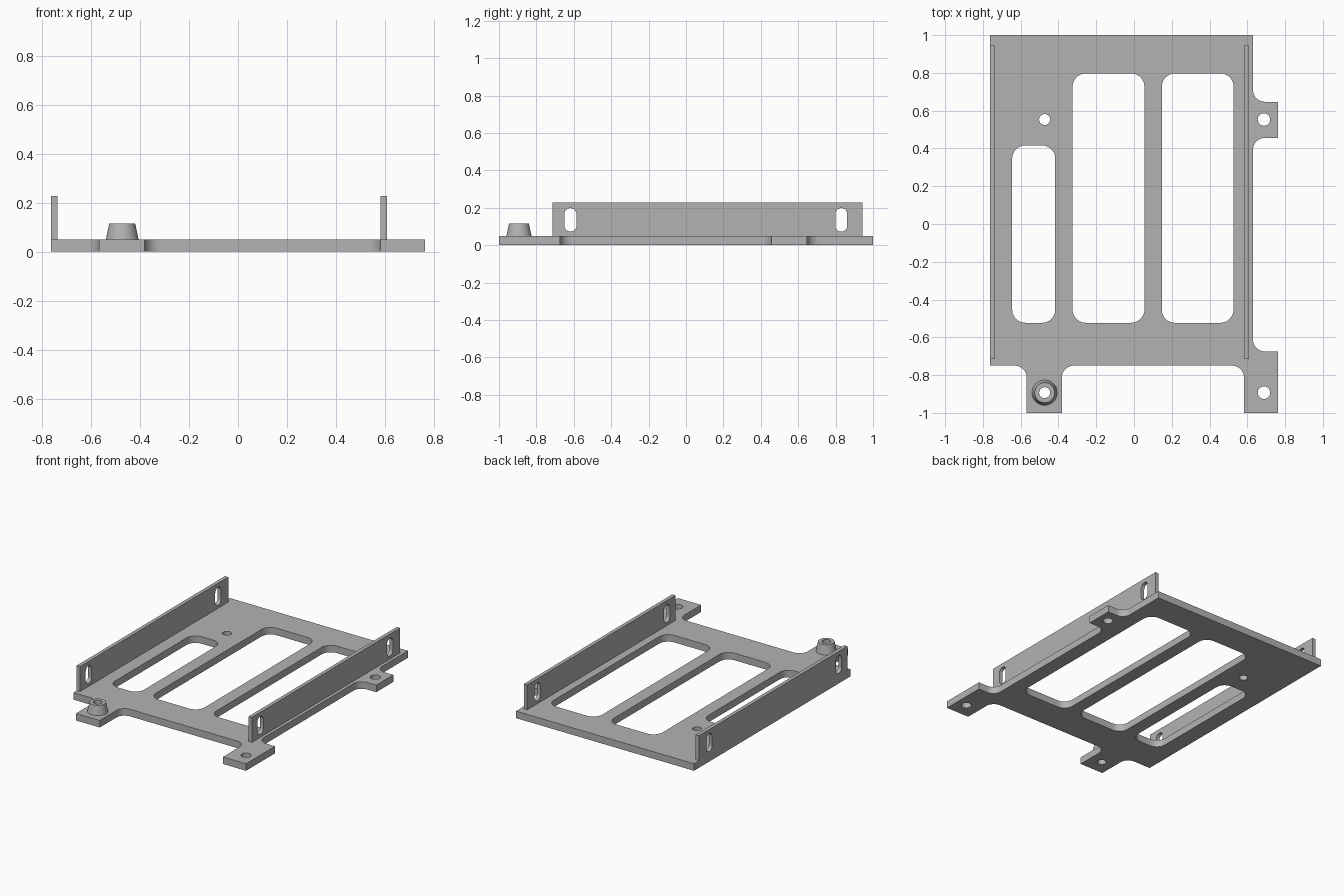
import bpy, bmesh, math
from mathutils import Matrix, Vector

cube = bpy.data.objects.get("Cube")
if cube:
    bpy.data.objects.remove(cube)

grey = bpy.data.materials.new("plain grey")
grey.use_nodes = True
COLOR = (0.45, 0.45, 0.45, 1)
grey.diffuse_color = COLOR
grey.node_tree.nodes["Principled BSDF"].inputs["Base Color"].default_value = COLOR

PLATE = 0.05      # plate thickness
WALL_TOP = 0.227
STEPS = 10        # segments per quarter arc


def rounded(corners):
    """Outline from (x, y, radius) right-angled corners."""
    pts = []
    for i, (x, y, r) in enumerate(corners):
        p = Vector((x, y))
        a = (Vector(corners[i - 1][:2]) - p).normalized()
        b = (Vector(corners[(i + 1) % len(corners)][:2]) - p).normalized()
        for k in range(STEPS + 1 if r else 1):
            t = math.pi / 2 * k / STEPS
            q = p + r * (a + b - b * math.cos(t) - a * math.sin(t)) if r else p
            if not pts or (q - pts[-1]).length > 1e-5:
                pts.append(q)
    if (pts[0] - pts[-1]).length < 1e-5:
        pts.pop()
    return pts


def slot(x0, x1, y0, y1, r):
    return rounded([(x0, y0, r), (x1, y0, r), (x1, y1, r), (x0, y1, r)])


def hole(x, y, r):
    return slot(x - r, x + r, y - r, y + r, r)


def finish(name, mesh):
    mesh.materials.clear()
    mesh.materials.append(grey)
    obj = bpy.data.objects.new(name, mesh)
    bpy.context.collection.objects.link(obj)
    bpy.ops.object.select_all(action="DESELECT")
    obj.select_set(True)
    bpy.context.view_layer.objects.active = obj
    bpy.ops.object.shade_smooth_by_angle(angle=math.radians(30))
    return obj


def panel(name, loops, thickness, matrix):
    """Flat sheet: the first loop is the outline, the rest are cut-outs."""
    curve = bpy.data.curves.new(name + "_profile", "CURVE")
    curve.dimensions = "2D"
    curve.fill_mode = "BOTH"
    curve.extrude = thickness / 2
    for loop in loops:
        spline = curve.splines.new("POLY")
        spline.points.add(len(loop) - 1)
        for point, q in zip(spline.points, loop):
            point.co = (q.x, q.y, 0, 1)
        spline.use_cyclic_u = True
    helper = bpy.data.objects.new(name + "_profile", curve)
    bpy.context.collection.objects.link(helper)
    bpy.context.view_layer.update()
    graph = bpy.context.evaluated_depsgraph_get()
    mesh = bpy.data.meshes.new_from_object(helper.evaluated_get(graph))
    bpy.data.objects.remove(helper)
    bm = bmesh.new()
    bm.from_mesh(mesh)
    bmesh.ops.remove_doubles(bm, verts=bm.verts, dist=1e-5)
    bmesh.ops.recalc_face_normals(bm, faces=bm.faces)
    bm.transform(matrix)
    bm.to_mesh(mesh)
    bm.free()
    return finish(name, mesh)


# Base plate with mounting tabs, windows and screw holes
F = 0.063
SIDE, EDGE, TAB = -0.763, 0.63, 0.763
outline = rounded([
    (SIDE, 1, 0), (SIDE, -0.75, 0),
    (-0.568, -0.75, F), (-0.568, -1, 0), (-0.382, -1, 0), (-0.382, -0.75, F),
    (0.582, -0.75, F), (0.582, -1, 0), (TAB, -1, 0), (TAB, -0.675, 0),
    (EDGE, -0.675, F), (EDGE, 0.456, F), (TAB, 0.456, 0), (TAB, 0.647, 0),
    (EDGE, 0.647, F), (EDGE, 1, 0)])
cutouts = [
    slot(-0.645, -0.417, -0.523, 0.416, 0.07),
    slot(-0.325, 0.055, -0.523, 0.797, 0.07),
    slot(0.147, 0.527, -0.523, 0.797, 0.07),
    hole(-0.473, 0.553, 0.029), hole(-0.473, -0.893, 0.029),
    hole(0.688, 0.553, 0.033), hole(0.688, -0.893, 0.033)]
panel("base_plate", [outline] + cutouts, PLATE, Matrix.Translation((0, 0, PLATE / 2)))

# Upright side walls, each with two upright screw slots
WALL = 0.026
wall_loops = [slot(-0.714, 0.944, PLATE, WALL_TOP, 0)]
for y in (-0.618, 0.83):
    wall_loops.append(slot(y - 0.032, y + 0.032, 0.072, 0.198, 0.032))
upright = Matrix(((0, 0, 1, 0), (1, 0, 0, 0), (0, 1, 0, 0), (0, 0, 0, 1)))
for name, x in (("right_wall", SIDE), ("left_wall", 0.582)):
    panel(name, wall_loops, WALL, Matrix.Translation((x + WALL / 2, 0, 0)) @ upright)

# Tapered hollow standoff on the front tab
bm = bmesh.new()
profile = [(0.029, PLATE), (0.067, PLATE), (0.053, 0.115), (0.029, 0.115)]
verts = [bm.verts.new((r, 0, z)) for r, z in profile]
edges = [bm.edges.new((verts[i - 1], verts[i])) for i in range(len(verts))]
bmesh.ops.spin(bm, geom=verts + edges, cent=(0, 0, 0), axis=(0, 0, 1),
               angle=math.tau, steps=4 * STEPS, use_merge=True)
bmesh.ops.remove_doubles(bm, verts=bm.verts, dist=1e-5)
bmesh.ops.recalc_face_normals(bm, faces=bm.faces)
bm.transform(Matrix.Translation((-0.473, -0.893, 0)))
standoff = bpy.data.meshes.new("standoff")
bm.to_mesh(standoff)
bm.free()
finish("standoff", standoff)
